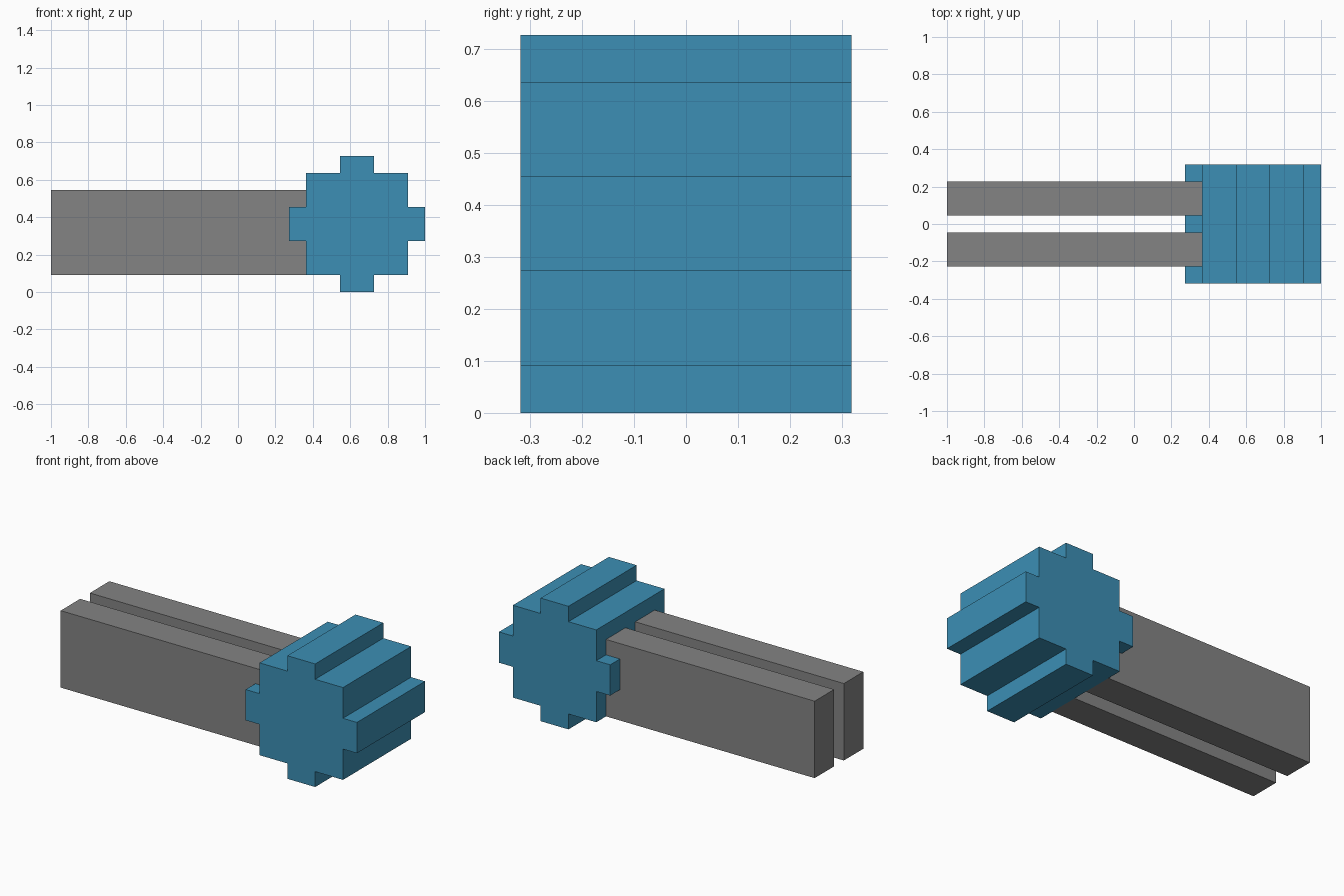
import bpy
import bmesh

if "Cube" in bpy.data.objects:
    bpy.data.objects.remove(bpy.data.objects["Cube"], do_unlink=True)

U = 1 / 11  # one step of the blocky grid


def make_material(name, color):
    mat = bpy.data.materials.new(name)
    mat.use_nodes = True
    mat.diffuse_color = color
    mat.node_tree.nodes["Principled BSDF"].inputs["Base Color"].default_value = color
    return mat


def make_prism(name, profile, y0, y1, mat):
    """Extrude an (x, z) outline from y0 to y1."""
    bm = bmesh.new()
    face = bm.faces.new([bm.verts.new((x, y0, z)) for x, z in profile])
    ext = bmesh.ops.extrude_face_region(bm, geom=[face])
    verts = [v for v in ext["geom"] if isinstance(v, bmesh.types.BMVert)]
    bmesh.ops.translate(bm, verts=verts, vec=(0, y1 - y0, 0))
    bmesh.ops.recalc_face_normals(bm, faces=bm.faces)
    mesh = bpy.data.meshes.new(name)
    bm.to_mesh(mesh)
    bm.free()
    mesh.materials.append(mat)
    obj = bpy.data.objects.new(name, mesh)
    bpy.context.collection.objects.link(obj)
    return obj


blue = make_material("blue", (0.045, 0.275, 0.462, 1))
grey = make_material("grey", (0.23, 0.23, 0.23, 1))

# Stepped head: one quarter outline turned four times around its centre
quarter = [(4, -1), (4, 1), (3, 1), (3, 3), (1, 3)]
outline = []
for _ in range(4):
    outline += quarter
    quarter = [(-z, x) for x, z in quarter]
make_prism("stepped_head", [((7 + x) * U, (4 + z) * U) for x, z in outline],
           -3.5 * U, 3.5 * U, blue)

# Twin bars running from the head to the far end
bar = [(-1, U), (4 * U, U), (4 * U, 6 * U), (-1, 6 * U)]
for name, y in (("front_bar", -1.5 * U), ("back_bar", 1.5 * U)):
    make_prism(name, bar, y - U, y + U, grey)
